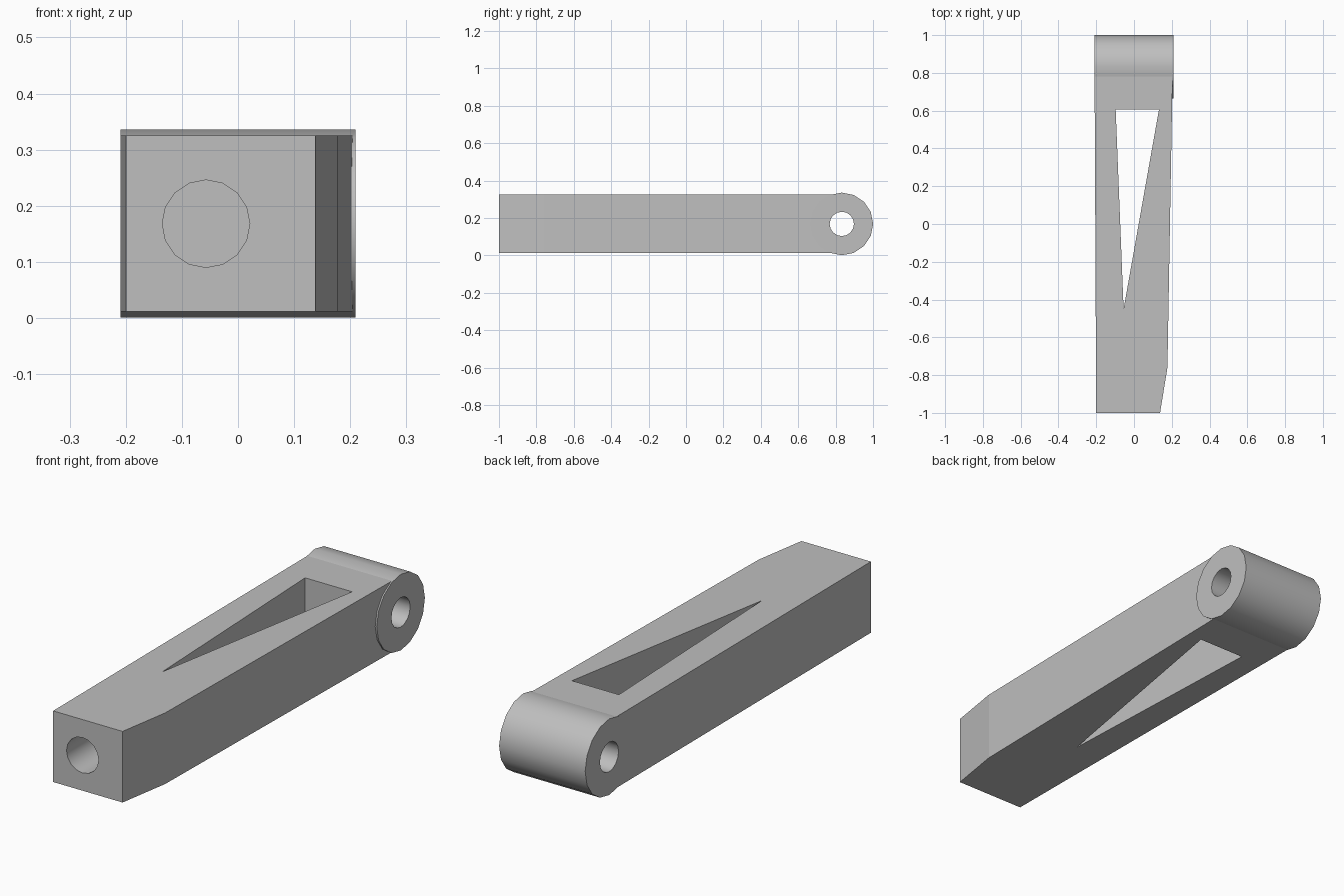
import bpy
import bmesh
from math import radians
from mathutils import Matrix

cube = bpy.data.objects.get("Cube")
if cube:
    bpy.data.objects.remove(cube, do_unlink=True)

MID_Z = 0.168      # height of the arm's centre line
PIVOT_Y = 0.833    # centre of the hinge barrel

grey = bpy.data.materials.new("plain grey")
grey.use_nodes = True
grey.diffuse_color = (0.52, 0.52, 0.52, 1)
grey.node_tree.nodes["Principled BSDF"].inputs["Base Color"].default_value = grey.diffuse_color


def finish(name, bm):
    bmesh.ops.recalc_face_normals(bm, faces=bm.faces)
    mesh = bpy.data.meshes.new(name)
    bm.to_mesh(mesh)
    bm.free()
    mesh.materials.append(grey)
    obj = bpy.data.objects.new(name, mesh)
    bpy.context.collection.objects.link(obj)
    return obj


def prism(name, outline, bottom, top):
    """Extrude a plan outline upwards."""
    bm = bmesh.new()
    face = bm.faces.new([bm.verts.new((x, y, bottom)) for x, y in outline])
    extruded = bmesh.ops.extrude_face_region(bm, geom=[face])["geom"]
    verts = [v for v in extruded if isinstance(v, bmesh.types.BMVert)]
    bmesh.ops.translate(bm, verts=verts, vec=(0, 0, top - bottom))
    return finish(name, bm)


def cylinder(name, radius, length, centre, axis):
    """Sixteen-sided cylinder lying along x or y."""
    turn = Matrix.Rotation(radians(90), 4, "Y" if axis == "X" else "X")
    bm = bmesh.new()
    bmesh.ops.create_cone(bm, cap_ends=True, segments=16, radius1=radius,
                          radius2=radius, depth=length,
                          matrix=Matrix.Translation(centre) @ turn)
    return finish(name, bm)


def combine(target, tool, operation):
    tool.hide_render = True
    mod = target.modifiers.new(operation, "BOOLEAN")
    mod.operation = operation
    mod.solver = "EXACT"
    mod.object = tool
    bpy.context.view_layer.objects.active = target
    bpy.ops.object.modifier_apply(modifier=mod.name)
    bpy.data.objects.remove(tool, do_unlink=True)


# Tapered arm with one chamfered front corner
arm = prism("lever_arm",
            [(-0.2, -1), (0.138, -1), (0.177, -0.76), (0.205, PIVOT_Y), (-0.209, PIVOT_Y)],
            0.012, 0.325)

# Hinge barrel across the back end
combine(arm, cylinder("hinge_barrel", 0.1675, 0.419, (0, PIVOT_Y, MID_Z), "X"), "UNION")

# Pivot bore, blind socket in the front end and triangular window
combine(arm, cylinder("pivot_bore", 0.065, 1, (0, PIVOT_Y, MID_Z), "X"), "DIFFERENCE")
combine(arm, cylinder("front_socket", 0.078, 0.8, (-0.057, -1, MID_Z), "Y"), "DIFFERENCE")
combine(arm, prism("window", [(-0.097, 0.605), (-0.055, -0.45), (0.132, 0.605)], -0.2, 0.6),
        "DIFFERENCE")

# Smooth the curved strips, keep the large planes flat
bpy.ops.object.select_all(action="DESELECT")
arm.select_set(True)
bpy.context.view_layer.objects.active = arm
bpy.ops.object.shade_smooth_by_angle(angle=radians(30))
for poly in arm.data.polygons:
    if poly.area > 0.04:
        poly.use_smooth = False
